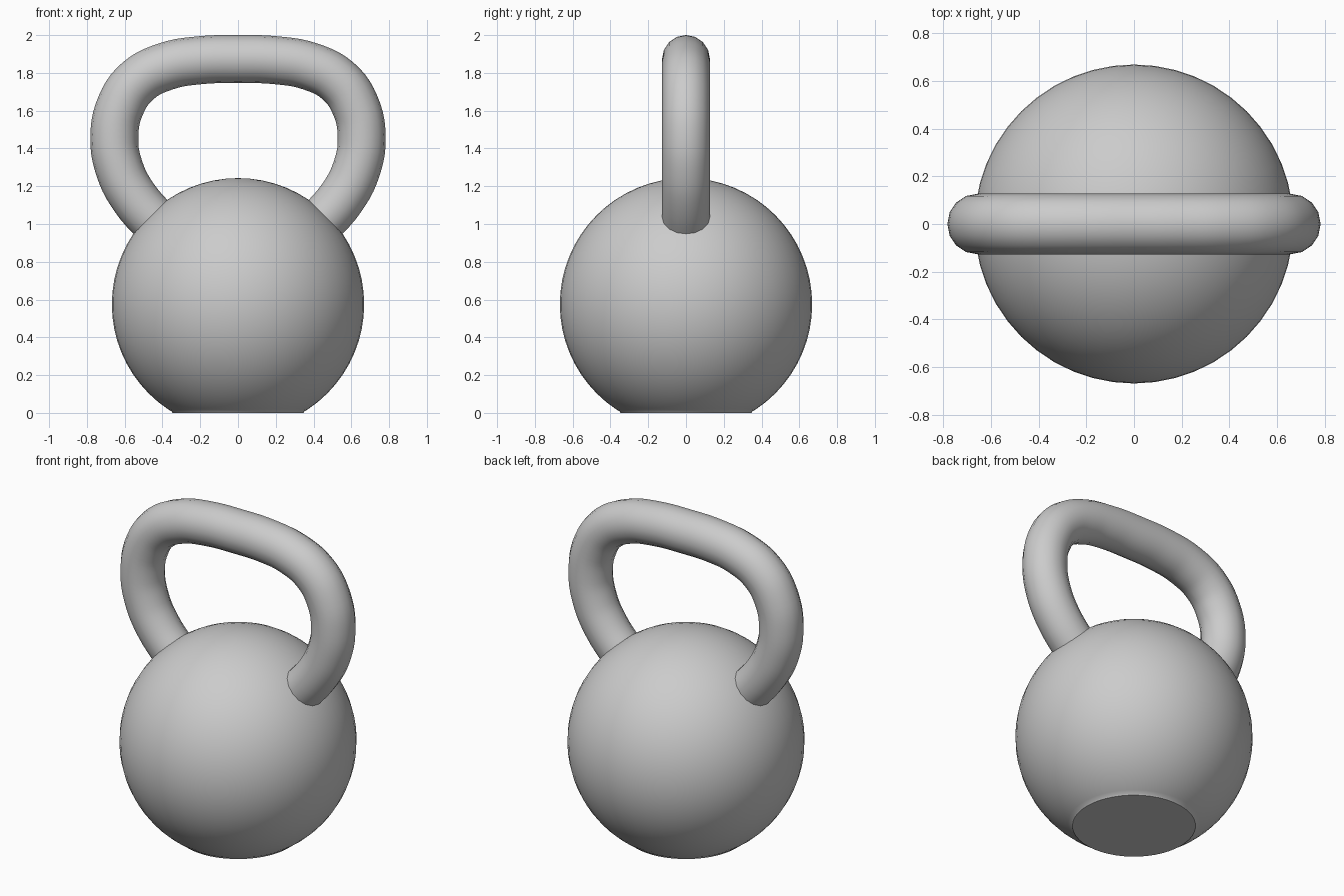
import bpy
import bmesh
from math import radians
from mathutils import Vector

if "Cube" in bpy.data.objects:
    bpy.data.objects.remove(bpy.data.objects["Cube"], do_unlink=True)

# Single cast-metal colour
metal = bpy.data.materials.new("grey cast metal")
metal.use_nodes = True
GREY = (0.6, 0.6, 0.6, 1)
metal.diffuse_color = GREY
metal.node_tree.nodes["Principled BSDF"].inputs["Base Color"].default_value = GREY


def finish(obj):
    """Apply the metal and smooth the surface, keeping sharp rims."""
    obj.data.materials.clear()
    obj.data.materials.append(metal)
    bpy.ops.object.select_all(action="DESELECT")
    obj.select_set(True)
    bpy.context.view_layer.objects.active = obj
    bpy.ops.object.shade_smooth_by_angle(angle=radians(35))


# Ball-shaped weight, sliced flat where it rests on the floor
CENTRE_Z, RADIUS = 0.575, 0.668
bm = bmesh.new()
bmesh.ops.create_uvsphere(bm, u_segments=48, v_segments=32, radius=RADIUS)
bmesh.ops.translate(bm, verts=bm.verts, vec=(0, 0, CENTRE_Z))
bmesh.ops.bisect_plane(bm, geom=bm.verts[:] + bm.edges[:] + bm.faces[:],
                       plane_co=(0, 0, 0.008), plane_no=(0, 0, 1), clear_inner=True)
rim = [e for e in bm.edges if e.is_boundary]

# Slightly rounded step down to the flat base
lower = bmesh.ops.extrude_edge_only(bm, edges=rim)["geom"]
for v in [g for g in lower if isinstance(g, bmesh.types.BMVert)]:
    v.co = Vector((v.co.x * 0.985, v.co.y * 0.985, 0))
bmesh.ops.contextual_create(bm, geom=[e for e in bm.edges if e.is_boundary])
bmesh.ops.recalc_face_normals(bm, faces=bm.faces)
mesh = bpy.data.meshes.new("weight_ball")
bm.to_mesh(mesh)
bm.free()
ball = bpy.data.objects.new("weight_ball", mesh)
bpy.context.collection.objects.link(ball)
finish(ball)

# Handle centre line: half the path, mirrored across x
half = [(0.20, 1.867), (0.38, 1.835), (0.53, 1.757), (0.62, 1.63),
        (0.655, 1.46), (0.627, 1.29), (0.55, 1.14), (0.40, 0.97)]
path = [(-x, z) for x, z in reversed(half)] + [(0, 1.873)] + half

curve = bpy.data.curves.new("handle", "CURVE")
curve.dimensions = "3D"
curve.bevel_depth = 0.127
curve.bevel_resolution = 6
curve.resolution_u = 5
curve.use_fill_caps = True
spline = curve.splines.new("BEZIER")
spline.bezier_points.add(len(path) - 1)
for point, (x, z) in zip(spline.bezier_points, path):
    point.co = (x, 0, z)
    point.handle_left_type = point.handle_right_type = "AUTO"

# Turn the tube into a mesh, its ends buried in the ball
handle = bpy.data.objects.new("handle", curve)
bpy.context.collection.objects.link(handle)
bpy.ops.object.select_all(action="DESELECT")
handle.select_set(True)
bpy.context.view_layer.objects.active = handle
bpy.ops.object.convert(target="MESH")
handle = bpy.context.view_layer.objects.active
handle.name = "handle"
finish(handle)
